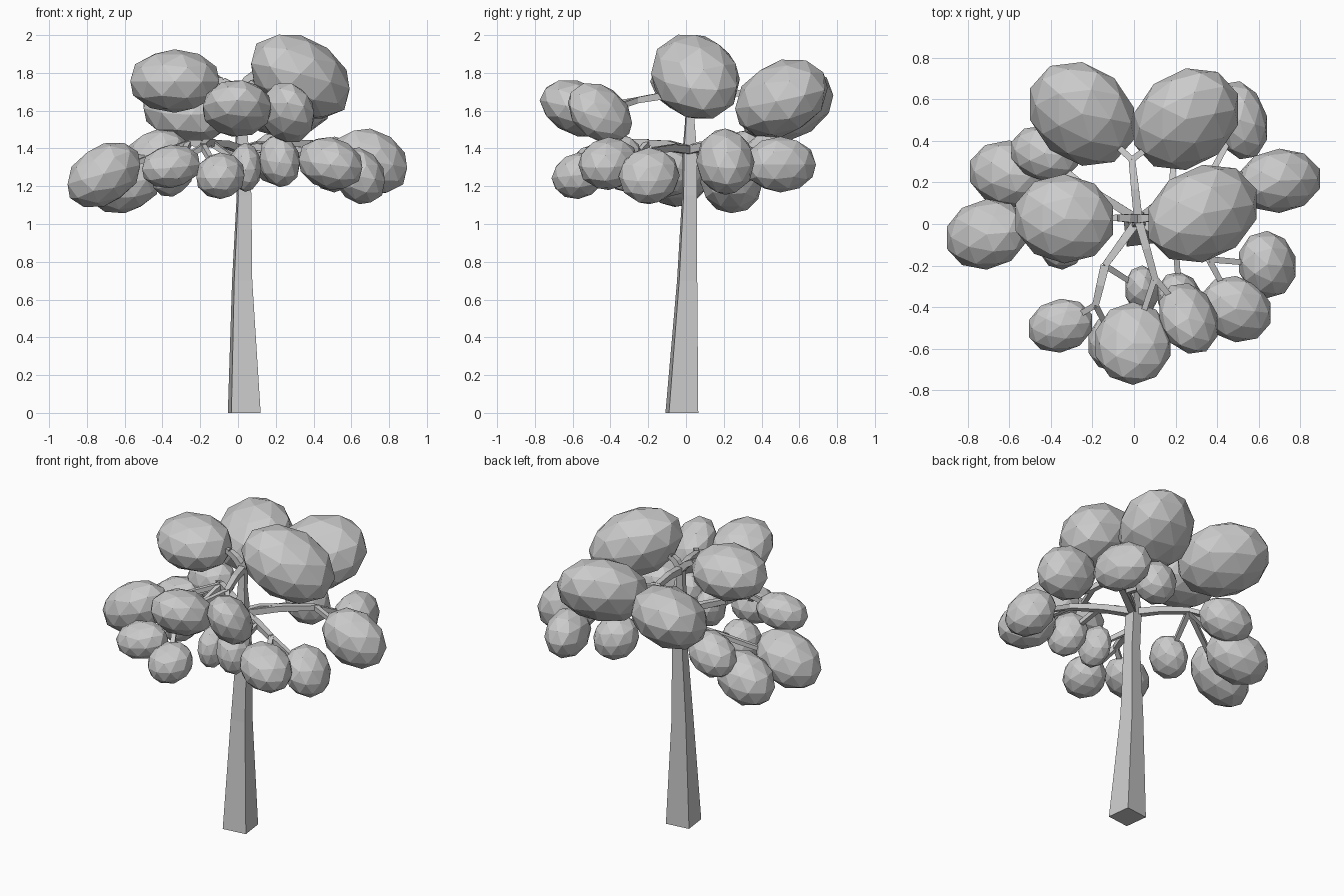
import bpy, bmesh, math
from mathutils import Vector, Matrix

if "Cube" in bpy.data.objects:
    bpy.data.objects.remove(bpy.data.objects["Cube"])


def make_object(name, bm):
    bmesh.ops.recalc_face_normals(bm, faces=bm.faces)
    mesh = bpy.data.meshes.new(name)
    bm.to_mesh(mesh)
    bm.free()
    obj = bpy.data.objects.new(name, mesh)
    bpy.context.collection.objects.link(obj)


def square_tube(name, points, halves, turn=None):
    """Four-sided limb; rings stay level if a turn is given, else follow the path."""
    bm = bmesh.new()
    pts = [Vector(p) for p in points]
    rings = []
    for i, (p, h) in enumerate(zip(pts, halves)):
        way = pts[min(i + 1, len(pts) - 1)] - pts[max(i - 1, 0)]
        if turn is None:
            rot = way.to_track_quat('Z', 'Y').to_matrix()
        else:
            rot = Matrix.Rotation(turn, 3, 'Z')
        ring = [bm.verts.new(p + rot @ Vector((sx * h, sy * h, 0)))
                for sx, sy in ((-1, -1), (1, -1), (1, 1), (-1, 1))]
        if rings:
            for k in range(4):
                j = (k + 1) % 4
                bm.faces.new((rings[-1][k], rings[-1][j], ring[j], ring[k]))
        rings.append(ring)
    bm.faces.new(rings[0])
    bm.faces.new(rings[-1])
    make_object(name, bm)


def outward_lean(centre, high):
    """How a clump leans (xy, xz, yz), from its place around the trunk."""
    x, y = centre.x, centre.y
    r = math.hypot(x, y)
    if high:
        return 0.5 * x * y / r ** 2, 0, 0.28 * y / r
    return 0.25 * x * y / r ** 2, -0.2 * x / r, -0.1 * y / r


def leaf_clump(name, centre, half, lean):
    """Faceted leaning ellipsoid fitted to its half extents."""
    xy, xz, yz = lean
    b = math.sqrt(1 - xy * xy)
    c = (yz - xy * xz) / b
    shear = Matrix(((1, 0, 0), (xy, b, 0), (xz, c, math.sqrt(1 - xz * xz - c * c))))
    bm = bmesh.new()
    bmesh.ops.create_icosphere(bm, subdivisions=2, radius=1, matrix=shear.to_4x4())
    size = [max(abs(v.co[i]) for v in bm.verts) for i in range(3)]
    for v in bm.verts:
        v.co = centre + Vector([v.co[i] * half[i] / size[i] for i in range(3)])
    make_object(name, bm)


# Trunk
top = Vector((0.02, 0.025, 1.68))
fork = Vector((0.02, 0.02, 1.39))
square_tube("trunk",
            [(0.033, -0.022, 0), (0.022, 0.006, 0.7), (0.032, 0.018, 1.15), fork,
             (0.02, 0.02, 1.55), top],
            [0.078, 0.048, 0.035, 0.034, 0.022, 0.022], math.radians(7))

# Main branches: each arches from the trunk to a hub
hubs = {
    "upper_back": (-0.01, 0.31, 1.69),
    "upper_left": (-0.08, 0.03, 1.76),
    "upper_right": (0.08, 0.03, 1.75),
    "upper_front": (0.1, -0.26, 1.655),
    "left": (-0.26, 0.2, 1.43),
    "right_back": (0.38, 0.26, 1.43),
    "right_front": (0.36, -0.17, 1.39),
    "inner_front": (0.2, -0.1, 1.4),
    "inner_back": (0.18, 0.15, 1.42),
    "front_left": (-0.14, -0.2, 1.43),
    "front_left_outer": (-0.185, -0.39, 1.41),
}
for name, hub in hubs.items():
    start, end = (top if name.startswith("upper") else fork), Vector(hub)
    if name == "front_left_outer":
        start = Vector(hubs["front_left"])
    mid = (start + end) / 2 + Vector((0, 0, 0.012))
    square_tube(name + "_branch", [start, mid, end], [0.021, 0.019, 0.016])

# Leaf clumps with their twigs: hub, centre, half extents
clumps = [
    ("upper_back", (-0.25, 0.53, 1.63), (0.25, 0.25, 0.195)),
    ("upper_back", (0.25, 0.505, 1.665), (0.25, 0.245, 0.205)),
    ("upper_left", (-0.335, 0.025, 1.757), (0.235, 0.215, 0.168)),
    ("upper_right", (0.33, 0.05, 1.78), (0.26, 0.235, 0.222)),
    ("upper_front", (-0.005, -0.575, 1.612), (0.18, 0.2, 0.148)),
    ("upper_front", (0.262, -0.455, 1.588), (0.14, 0.17, 0.155)),
    ("front_left_outer", (-0.355, -0.49, 1.305), (0.152, 0.13, 0.115)),
    ("right_front", (0.49, -0.41, 1.32), (0.168, 0.16, 0.14)),
    ("right_front", (0.642, -0.195, 1.255), (0.135, 0.162, 0.15)),
    ("right_back", (0.7, 0.208, 1.33), (0.195, 0.155, 0.175)),
    ("right_back", (0.51, 0.5, 1.315), (0.13, 0.188, 0.148)),
    ("left", (-0.71, -0.05, 1.26), (0.192, 0.17, 0.17)),
    ("left", (-0.6, 0.24, 1.215), (0.19, 0.163, 0.158)),
    ("left", (-0.43, 0.34, 1.365), (0.16, 0.135, 0.135)),
    ("left", (-0.345, -0.09, 1.27), (0.11, 0.13, 0.125)),
    ("front_left", (0.04, -0.315, 1.3), (0.082, 0.115, 0.13)),
    ("inner_front", (0.22, -0.355, 1.335), (0.105, 0.125, 0.14)),
    ("front_left_outer", (-0.093, -0.57, 1.255), (0.127, 0.142, 0.123)),
    ("inner_back", (0.2, 0.44, 1.345), (0.13, 0.13, 0.14)),
]
# Clumps that lean in their own way
own_lean = {4: (0.2, -0.3, -0.12), 6: (-0.2, -0.1, -0.3),
            11: (-0.2, 0, 0), 12: (0.1, 0.3, 0)}
for i, (hub, centre, half) in enumerate(clumps, 1):
    start, centre = Vector(hubs[hub]), Vector(centre)
    square_tube(f"{hub}_twig_{i}", [start, start.lerp(centre, 0.75)], [0.015, 0.013])
    lean = own_lean.get(i) or outward_lean(centre, hub.startswith("upper"))
    leaf_clump(f"{hub}_leaf_clump_{i}", centre, half, lean)
